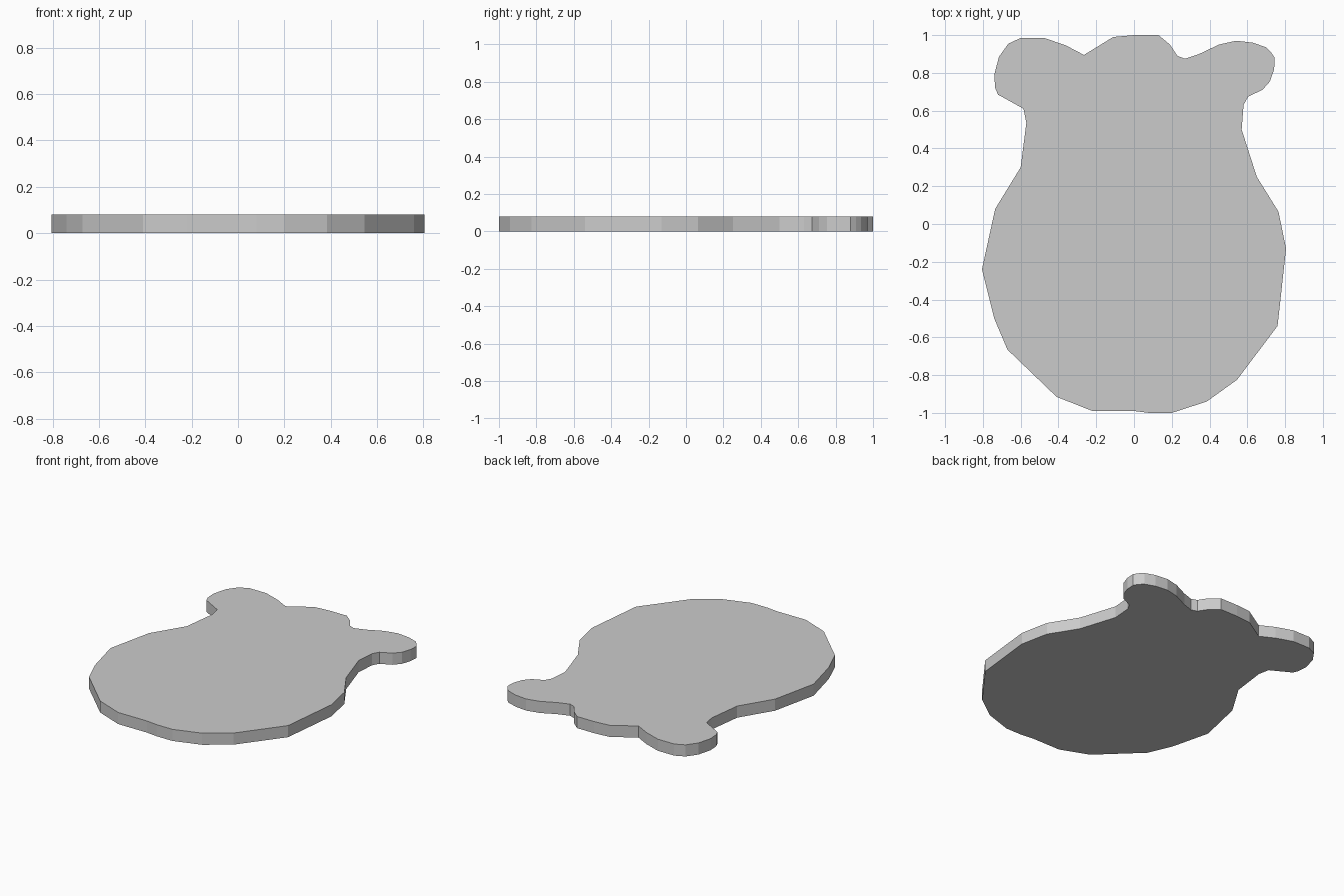
import bpy, bmesh
from mathutils import Vector

if "Cube" in bpy.data.objects:
    bpy.data.objects.remove(bpy.data.objects["Cube"])

THICKNESS = 0.08

# Outline sections, clockwise seen from above
crown = [(-0.11, 0.99), (0, 1.0), (0.13, 1.0), (0.19, 0.95), (0.23, 0.89), (0.27, 0.875)]
right_ear = [(0.345, 0.9), (0.45, 0.95), (0.54, 0.97), (0.63, 0.96), (0.7, 0.935),
             (0.725, 0.91), (0.745, 0.88), (0.742, 0.82), (0.72, 0.755), (0.68, 0.71),
             (0.605, 0.675)]
right_side = [(0.58, 0.63), (0.57, 0.5), (0.65, 0.25), (0.765, 0.065), (0.805, -0.13),
              (0.76, -0.54), (0.545, -0.825), (0.385, -0.94)]
bottom = [(0.2, -1.0), (0.08, -1.0), (0, -0.99), (-0.22, -0.99), (-0.41, -0.915)]
left_side = [(-0.67, -0.665), (-0.74, -0.5), (-0.805, -0.24), (-0.735, 0.08), (-0.6, 0.3),
             (-0.57, 0.535), (-0.585, 0.61)]
left_ear = [(-0.72, 0.685), (-0.735, 0.72), (-0.74, 0.79), (-0.715, 0.885), (-0.665, 0.955),
            (-0.6, 0.985), (-0.475, 0.985), (-0.36, 0.945), (-0.265, 0.895)]
outline = crown + right_ear + right_side + bottom + left_side + left_ear

# Flat plate: fill the outline and extrude it upward
bm = bmesh.new()
base = bm.faces.new([bm.verts.new((x, y, 0)) for x, y in outline])
ext = bmesh.ops.extrude_face_region(bm, geom=[base], use_keep_orig=True)
top_verts = [g for g in ext["geom"] if isinstance(g, bmesh.types.BMVert)]
bmesh.ops.translate(bm, verts=top_verts, vec=Vector((0, 0, THICKNESS)))
bmesh.ops.recalc_face_normals(bm, faces=bm.faces)
# Concave caps split into clean triangles
caps = [f for f in bm.faces if len(f.verts) > 4]
bmesh.ops.triangulate(bm, faces=caps, ngon_method='BEAUTY')

mesh = bpy.data.meshes.new("flat_plate")
bm.to_mesh(mesh)
bm.free()
plate = bpy.data.objects.new("flat_plate", mesh)
bpy.context.collection.objects.link(plate)
